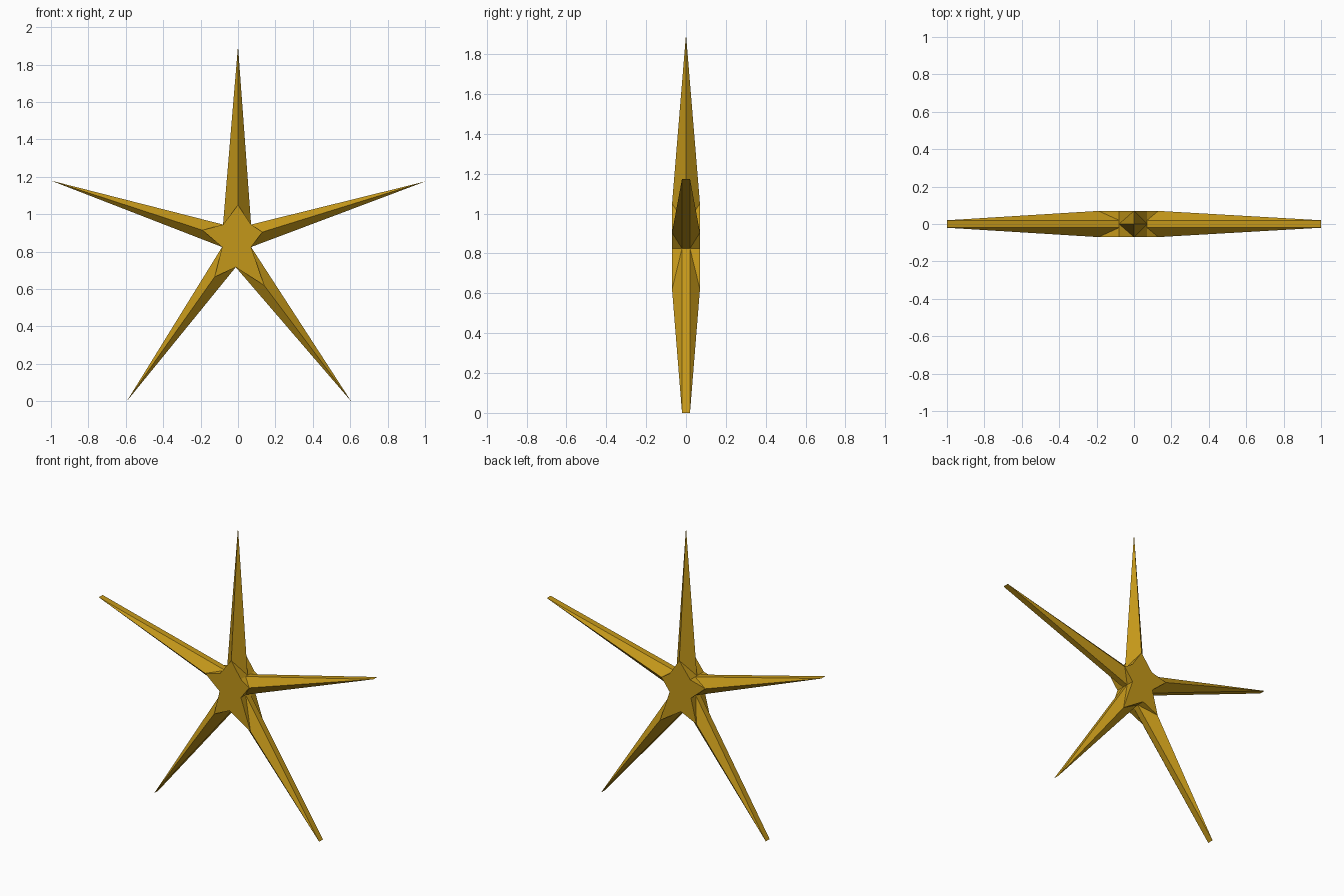
import bpy, bmesh

if "Cube" in bpy.data.objects:
    bpy.data.objects.remove(bpy.data.objects["Cube"])

T = 0.07   # half thickness of the hub
E = 0.02   # half width of the blunt arm edges

# Per arm, clockwise from the top: (tip, ridge start, tip half width), as x, z
arms = [((0, 1.9), (0, 1.05), 0.0),
        ((1.0, 1.175), (0.13, 0.905), E),
        ((0.605, 0.0), (0.14, 0.62), E),
        ((-0.595, 0.0), (-0.125, 0.665), E),
        ((-1.0, 1.18), (-0.19, 0.915), E)]
# Notch after each arm, clockwise
notches = [(0.07, 0.945), (0.07, 0.825), (-0.012, 0.717),
           (-0.085, 0.825), (-0.08, 0.945)]

bm = bmesh.new()


def face(*pts):
    bm.faces.new([bm.verts.new(p) for p in pts])


def at(p, y):
    return (p[0], y, p[1])


# Flat star plates on the front and back of the hub
outline = [p for arm, n in zip(arms, notches) for p in (arm[1], n)]
for s in (-1, 1):
    face(*[at(p, s * T) for p in outline])

# Faceted arms
for i, (tip, ridge, w) in enumerate(arms):
    for n in (notches[i - 1], notches[i]):
        for s in (-1, 1):
            face(at(ridge, s * T), at(n, s * T), at(n, s * w))
            face(at(ridge, s * T), at(n, s * w), at(tip, s * w))
        if w:
            face(at(n, -w), at(n, w), at(tip, w), at(tip, -w))

bmesh.ops.remove_doubles(bm, verts=bm.verts, dist=0.0005)
bmesh.ops.recalc_face_normals(bm, faces=bm.faces)
mesh = bpy.data.meshes.new("star")
bm.to_mesh(mesh)
bm.free()

# Gold finish
gold = bpy.data.materials.new("gold")
gold.diffuse_color = (0.55, 0.31, 0.01, 1)
gold.use_nodes = True
gold.node_tree.nodes["Principled BSDF"].inputs["Base Color"].default_value = gold.diffuse_color
mesh.materials.append(gold)
star = bpy.data.objects.new("star", mesh)
bpy.context.collection.objects.link(star)
